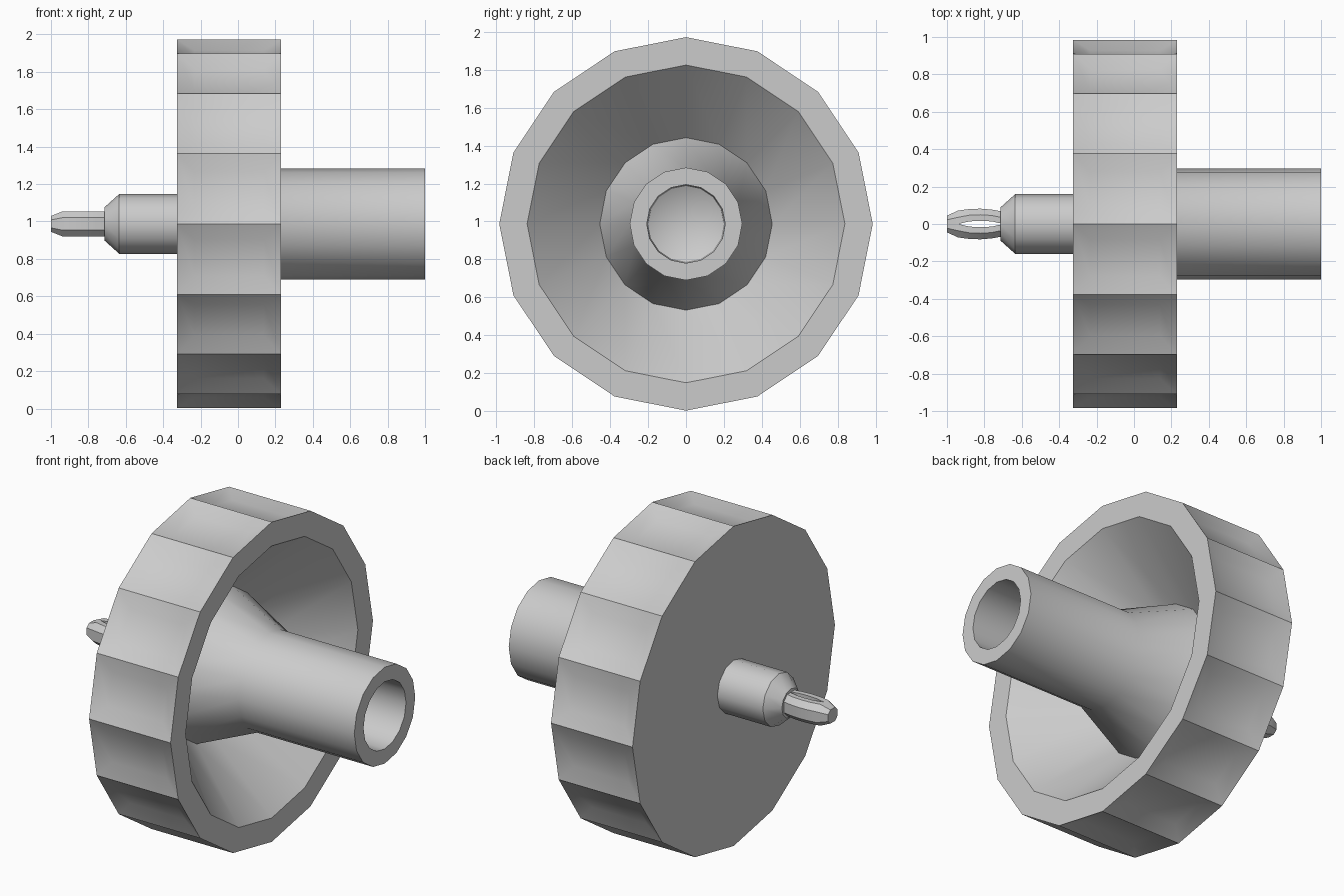
import bpy, bmesh, math

CENTRE_Z = 0.987

if "Cube" in bpy.data.objects:
    bpy.data.objects.remove(bpy.data.objects["Cube"], do_unlink=True)

grey = bpy.data.materials.new("light_grey")
grey.use_nodes = True
grey.diffuse_color = (0.6, 0.6, 0.6, 1)
grey.node_tree.nodes["Principled BSDF"].inputs["Base Color"].default_value = (0.6, 0.6, 0.6, 1)


def finish(bm, name, angle=35):
    """Turn a bmesh into a shaded, coloured object on the axle line."""
    bmesh.ops.remove_doubles(bm, verts=bm.verts, dist=0.0001)
    bmesh.ops.recalc_face_normals(bm, faces=bm.faces)
    mesh = bpy.data.meshes.new(name)
    bm.to_mesh(mesh)
    bm.free()
    mesh.materials.append(grey)
    obj = bpy.data.objects.new(name, mesh)
    bpy.context.collection.objects.link(obj)
    obj.location.z = CENTRE_Z
    bpy.ops.object.select_all(action='DESELECT')
    obj.select_set(True)
    bpy.context.view_layer.objects.active = obj
    bpy.ops.object.shade_smooth_by_angle(angle=math.radians(angle))
    return obj


def loft(bm, rings, closed_ends=False):
    """Bridge successive rings of points with quads."""
    rows = [[bm.verts.new(p) for p in ring] for ring in rings]
    n = len(rows[0])
    for a, b in zip(rows, rows[1:]):
        for i in range(n):
            j = (i + 1) % n
            bm.faces.new((a[i], a[j], b[j], b[i]))
    if closed_ends:
        bm.faces.new(rows[0])
        bm.faces.new(rows[-1])


def lathe(profile, sides):
    """Spin (x, radius) points round the x axis, first vertex at the top."""
    bm = bmesh.new()
    turns = [2 * math.pi * i / sides for i in range(sides)]
    loft(bm, [[(x, r * math.sin(t), r * math.cos(t)) for t in turns] for x, r in profile])
    bmesh.ops.remove_doubles(bm, verts=bm.verts, dist=0.0001)
    bmesh.ops.dissolve_degenerate(bm, edges=bm.edges, dist=0.0001)
    bmesh.ops.recalc_face_normals(bm, faces=bm.faces)
    return bm


# Wheel with a conical recess, flared hub and hollow tube
wheel = lathe([(-0.325, 0), (-0.325, 0.985), (0.23, 0.985), (0.23, 0.838),
               (-0.16, 0.455), (0.21, 0.297), (1, 0.297), (1, 0.207),
               (0.3, 0.2), (0.2, 0)], 16)

# Shallow dimples pressed into the tread panels
panels = [f for f in wheel.faces
          if abs(f.normal.x) < 0.1 and f.calc_center_median().yz.length > 0.9]
bmesh.ops.inset_individual(wheel, faces=panels, thickness=0.13, depth=-0.04)
finish(wheel, "wheel_and_tube")

# Chamfered shaft
finish(lathe([(-0.32, 0), (-0.32, 0.16), (-0.635, 0.16), (-0.715, 0.088), (-0.715, 0)], 12),
       "shaft")

# Split pin: two bowed prongs around a narrow eye (x, inner y, outer y, half height)
stations = [(-0.70, 0, 0.066, 0.066), (-0.76, 0.014, 0.077, 0.066),
            (-0.82, 0.017, 0.082, 0.066), (-0.88, 0.014, 0.08, 0.066),
            (-0.94, 0, 0.072, 0.066), (-1, 0, 0.045, 0.042)]
for side, name in ((1, "pin_prong_back"), (-1, "pin_prong_front")):
    prong = bmesh.new()
    loft(prong, [[(x, side * y, z) for y, z in (
        (yi, -h), ((yi + yo) / 2, -h), (yo, -h / 2),
        (yo, h / 2), ((yi + yo) / 2, h), (yi, h))]
        for x, yi, yo, h in stations], closed_ends=True)
    finish(prong, name, 30)
